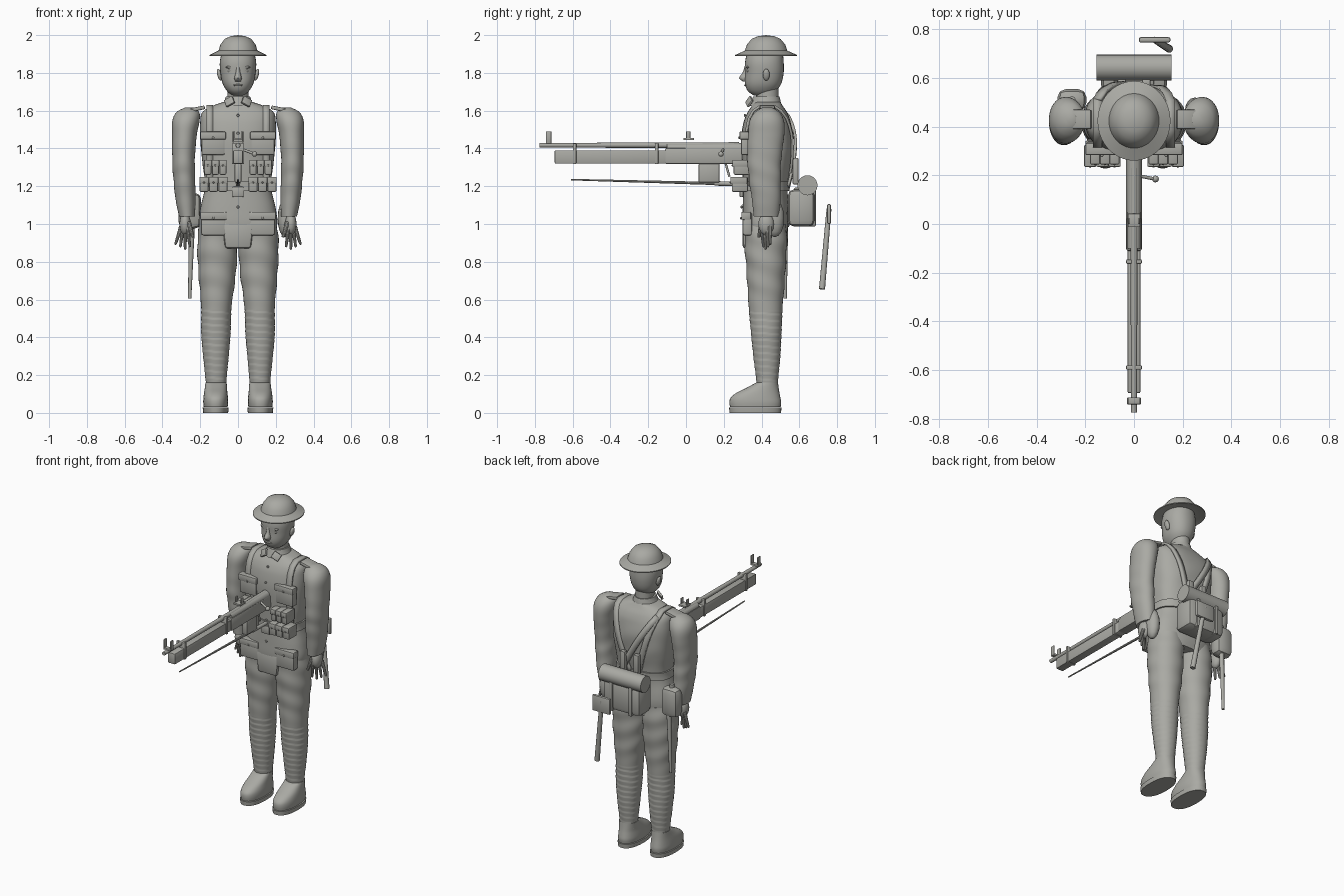
import bpy, bmesh, math
from mathutils import Vector, Matrix, Euler

cube = bpy.data.objects.get("Cube")
if cube:
    bpy.data.objects.remove(cube)

grey = bpy.data.materials.new("warm grey")
grey.use_nodes = True
COLOUR = (0.4, 0.4, 0.37, 1)
grey.diffuse_color = COLOUR
grey.node_tree.nodes["Principled BSDF"].inputs["Base Color"].default_value = COLOUR


def finish(name, bm, angle=35):
    bmesh.ops.recalc_face_normals(bm, faces=bm.faces[:])
    mesh = bpy.data.meshes.new(name)
    bm.to_mesh(mesh)
    bm.free()
    mesh.shade_smooth()
    mesh.set_sharp_from_angle(angle=math.radians(angle))
    mesh.materials.append(grey)
    obj = bpy.data.objects.new(name, mesh)
    bpy.context.collection.objects.link(obj)
    return obj


def box(name, centre, size, bevel=0.006, rot=(0, 0, 0), taper=1):
    bm = bmesh.new()
    bmesh.ops.create_cube(bm, size=1)
    for v in bm.verts:
        if v.co.z < 0:
            v.co.x *= taper
        v.co = Vector(a * b for a, b in zip(v.co, size))
    if bevel:
        bmesh.ops.bevel(bm, geom=bm.edges[:], offset=bevel, segments=2, profile=0.5, affect='EDGES')
    bm.transform(Matrix.Translation(centre) @ Euler(rot).to_matrix().to_4x4())
    return finish(name, bm)


def rod(name, start, end, r0, r1=None, sides=12):
    a, b = Vector(start), Vector(end)
    bm = bmesh.new()
    bmesh.ops.create_cone(bm, cap_ends=True, segments=sides, radius1=r0,
                          radius2=r0 if r1 is None else r1, depth=(b - a).length)
    turn = (b - a).to_track_quat('Z', 'Y').to_matrix().to_4x4()
    bm.transform(Matrix.Translation((a + b) / 2) @ turn)
    return finish(name, bm)


def ball(name, centre, radii, rot=(0, 0, 0), sides=16):
    bm = bmesh.new()
    bmesh.ops.create_uvsphere(bm, u_segments=sides, v_segments=sides // 2, radius=1)
    turn = Euler(rot).to_matrix().to_4x4()
    bm.transform(Matrix.Translation(centre) @ turn @ Matrix.Diagonal((*radii, 1)))
    return finish(name, bm)


def ring_at(rings, z):
    """Smoothly interpolated (z, cx, cy, rx, ry) at a height; rings run upwards."""
    i = 0
    while i < len(rings) - 2 and z > rings[i + 1][0]:
        i += 1
    p = [rings[max(0, min(len(rings) - 1, i + k))] for k in (-1, 0, 1, 2)]
    h = p[2][0] - p[1][0]
    t = (z - p[1][0]) / h
    out = [z]
    for c in range(1, 5):
        m0 = (p[2][c] - p[0][c]) / (p[2][0] - p[0][0]) * h
        m1 = (p[3][c] - p[1][c]) / (p[3][0] - p[1][0]) * h
        out.append((2*t**3 - 3*t*t + 1) * p[1][c] + (t**3 - 2*t*t + t) * m0
                   + (3*t*t - 2*t**3) * p[2][c] + (t**3 - t*t) * m1)
    return out


def loft(name, rings, steps=24, sides=32, power=2, fold=None, grow=0, angle=50):
    bm = bmesh.new()
    rows = []
    lo, hi = rings[0][0], rings[-1][0]
    for k in range(steps + 1):
        z, cx, cy, rx, ry = ring_at(rings, lo + (hi - lo) * k / steps)
        row = []
        for j in range(sides):
            a = math.tau * j / sides
            c, s = math.cos(a), math.sin(a)
            f = 1 + (fold(a, z) if fold else 0)
            px = math.copysign(abs(c) ** (2 / power), c) * (rx + grow) * f
            py = math.copysign(abs(s) ** (2 / power), s) * (ry + grow) * f
            row.append(bm.verts.new((cx + px, cy + py, z)))
        rows.append(row)
    for low, up in zip(rows, rows[1:]):
        for j in range(sides):
            n = (j + 1) % sides
            bm.faces.new((low[j], low[n], up[n], up[j]))
    bm.faces.new(rows[0])
    bm.faces.new(rows[-1])
    return finish(name, bm, angle)


def mirrored(rings, s):
    return [(z, s * cx, cy, rx, ry) for z, cx, cy, rx, ry in rings]


# Tunic
TORSO = [(0.93, 0, .42, .19, .11), (1.0, 0, .42, .208, .12), (1.08, 0, .42, .2, .12),
         (1.2, 0, .42, .175, .118), (1.32, 0, .427, .188, .13), (1.45, 0, .43, .2, .138),
         (1.54, 0, .43, .2, .125), (1.59, 0, .43, .19, .105), (1.62, 0, .43, .15, .085),
         (1.645, 0, .43, .08, .07)]
POWER = 2.5


def tunic_fold(a, z):
    return 0.012 * math.sin(40 * z + 3 * math.sin(2 * a)) * max(0, math.sin(a))


def torso_point(x, z, side, lift=0.006):
    z, cx, cy, rx, ry = ring_at(TORSO, z)
    d = max(0, 1 - abs(x / rx) ** POWER) ** (1 / POWER)
    return Vector((x, cy + side * (ry * d + lift), z))


loft("tunic", TORSO, 60, 48, POWER, tunic_fold)
box("tunic_front_flap", (0, .335, .94), (.17, .07, .14), .015, taper=.8)
loft("belt", [ring_at(TORSO, z) for z in (1.175, 1.2, 1.225)], 4, 48, POWER, grow=.01)
box("belt_buckle", (0, .293, 1.17), (.06, .02, .055))
for z in (1.575, 1.48, 1.23, 1.09):
    ball("tunic_button", torso_point(0, z, -1), (.008, .006, .008), sides=8)


# Webbing straps
def strap(name, points, width):
    bm = bmesh.new()
    w = Vector(width) / 2
    rows = [(bm.verts.new(p - w), bm.verts.new(p + w)) for p in points]
    for (a, b), (c, d) in zip(rows, rows[1:]):
        bm.faces.new((a, b, d, c))
    obj = finish(name, bm)
    mod = obj.modifiers.new("thickness", 'SOLIDIFY')
    mod.thickness = 0.014
    mod.offset = 0


heights = [1.2 + 0.04 * i for i in range(11)]
for s in (-1, 1):
    front = [torso_point(s * .15, z, -1) for z in heights]
    back = [torso_point(s * (.15 - .3 * (1.6 - z)), z, 1) for z in reversed(heights)]
    top = [Vector((s * .15, y, 1.622)) for y in (.39, .43, .47)]
    strap("shoulder_webbing", front + top + back, (.036, 0, 0))
strap("haversack_sling", [torso_point(-.15 + .6 * (1.6 - z), z, 1, .014) for z in heights], (.03, 0, .02))

# Neck, collar and head
loft("neck", [(1.6, 0, .43, .06, .06), (1.65, 0, .43, .056, .06), (1.72, 0, .43, .055, .06)], 6)
loft("collar", [(1.625, 0, .42, .085, .085), (1.65, 0, .423, .072, .078), (1.675, 0, .425, .064, .07)], 6)
loft("head", [(1.68, 0, .405, .03, .045), (1.7, 0, .402, .055, .072), (1.74, 0, .408, .08, .095),
              (1.8, 0, .415, .093, .102), (1.86, 0, .415, .096, .102), (1.93, 0, .42, .08, .09)], 24, 32, 2.2)
loft("nose", [(1.755, 0, .32, .016, .02), (1.772, 0, .313, .02, .032), (1.80, 0, .317, .013, .018),
              (1.84, 0, .322, .008, .01)], 10, 12)
ball("mouth", (0, .318, 1.735), (.025, .01, .006))
for s in (-1, 1):
    ball("ear", (s * .098, .425, 1.79), (.012, .018, .032), (0, s * .25, 0))
    ball("brow", (s * .04, .328, 1.83), (.026, .01, .007))
    ball("eyelid", (s * .04, .328, 1.81), (.016, .008, .008))
    box("collar_flap", (s * .045, .335, 1.648), (.05, .014, .045), .004, (-.5, s * .5, s * .25))

# Steel helmet, spun from a profile
bm = bmesh.new()
profile = [(0, 2), (.04, 1.994), (.07, 1.98), (.093, 1.95), (.103, 1.918), (.125, 1.907), (.15, 1.895),
           (.15, 1.889), (.12, 1.897), (.09, 1.9), (0, 1.9)]
verts = [bm.verts.new((r, 0, z)) for r, z in profile]
edges = [bm.edges.new(pair) for pair in zip(verts, verts[1:])]
bmesh.ops.spin(bm, geom=verts + edges, cent=(0, 0, 0), axis=(0, 0, 1), angle=math.tau, steps=40)
bmesh.ops.remove_doubles(bm, verts=bm.verts[:], dist=1e-4)
bm.transform(Matrix.Translation((0, .424, 0)) @ Matrix.Diagonal((1, 1.09, 1, 1)))
finish("steel_helmet", bm)

# Arms, hands, legs and boots
ARM = [(1.04, .27, .425, .042, .066), (1.12, .277, .425, .052, .075), (1.25, .285, .417, .058, .085),
       (1.35, .288, .415, .06, .09), (1.48, .283, .425, .066, .096), (1.55, .275, .428, .072, .09),
       (1.595, .265, .43, .058, .062), (1.617, .26, .43, .02, .025)]
LEG = [(.12, .116, .43, .053, .054), (.16, .116, .43, .054, .056), (.3, .117, .428, .067, .071),
       (.42, .117, .425, .077, .08), (.54, .115, .422, .079, .088), (.62, .113, .422, .086, .094),
       (.75, .11, .423, .1, .103), (.9, .109, .422, .106, .112), (1.0, .105, .42, .1, .11)]
BOOT = [(.03, .118, .367, .063, .134), (.055, .118, .367, .066, .137), (.08, .118, .368, .065, .132),
        (.105, .118, .38, .062, .115), (.13, .117, .403, .059, .088), (.16, .116, .429, .056, .058)]


def sleeve_fold(a, z):
    return 0.025 * math.sin(55 * z + 2 * math.sin(a)) * max(0, 1 - abs(z - 1.27) * 5)


def leg_fold(a, z):
    if z < 0.54:  # spiral puttee wraps
        return 0.035 * (((z + a / math.tau * .035) / .035) % 1) - 0.01
    return 0.022 * math.sin(48 * z + 2 * math.cos(a - 1)) * min(1, (z - .54) * 8)


for s in (-1, 1):
    loft("sleeve", mirrored(ARM, s), 50, 32, 2.1, sleeve_fold)
    loft("leg", mirrored(LEG, s), 150, 36, 2.1, leg_fold)
    loft("boot", mirrored(BOOT, s), 16, 32, 2.3)
    loft("boot_sole", mirrored([(0, .118, .367, .066, .136), (.028, .118, .367, .069, .139)], s), 1, 32, 2.3)
    box("shoulder_tab", (s * .215, .43, 1.61), (.08, .08, .02), rot=(0, s * .2, 0))
    ball("palm", (s * .28, .425, 1.0), (.03, .042, .06))
    for i in range(4):
        tip = Vector((s * (.255 + .025 * i), .41 + .012 * i, .87 + .013 * abs(i - 1)))
        root = Vector((s * (.268 + .011 * i), .4 + .015 * i, .985))
        rod("finger", root, tip, .012, .007, 10)
        ball("fingertip", tip, (.007,) * 3, sides=8)
    rod("thumb", (s * .262, .4, 1.01), (s * .238, .385, .93), .014, .008, 10)

# Pockets and cartridge pouches
for s in (-1, 1):
    for name, x, y, z, w, h in (("breast_pocket", .132, .315, 1.425, .125, .12),
                                ("hip_pocket", .13, .325, 1.0, .13, .12)):
        box(name, (s * x, y, z), (w, .05, h), .01)
        box(name + "_flap", (s * x, y - .007, z + h * .36), (w + .01, .05, h * .35))
        ball(name + "_button", (s * x, y - .034, z + h * .26), (.007, .005, .007), sides=8)
    for row, (z, w, y) in enumerate(((1.21, .05, .285), (1.3, .04, .295))):
        for i in (-1, 0, 1):
            x = s * (.13 - .01 * row + i * w)
            box("cartridge_pouch", (x, y, z), (w - .003, .085, .08), .008)
            box("pouch_flap", (x, y - .005, z + .022), (w, .09, .036), .005)
            ball("pouch_stud", (x, y - .05, z + .01), (.005, .004, .005), sides=8)

# Rifle
rod("rifle_barrel", (0, -.775, 1.417), (0, .28, 1.417), .012, .016)
box("rifle_fore_end", (0, -.39, 1.355), (.052, .61, .07), .005)
box("rifle_stock", (0, .1, 1.36), (.064, .42, .085), .008)
rod("rifle_receiver", (0, -.1, 1.4), (0, .29, 1.4), .027, .03, 16)
for y in (-.59, -.155):
    box("rifle_band", (0, y, 1.372), (.064, .018, .11), .004)
for s in (-1, 1):
    box("front_sight_guard", (s * .024, -.727, 1.46), (.008, .028, .06), .002)
    box("rear_sight_guard", (s * .02, .012, 1.468), (.008, .022, .045), .002)
box("front_sight_base", (0, -.727, 1.432), (.055, .028, .012), .002)
box("rear_sight_base", (0, .015, 1.45), (.05, .055, .012), .002)
box("rifle_magazine", (0, .122, 1.27), (.035, .11, .1), .005)
rod("bolt_handle", (.01, .2, 1.4), (.085, .185, 1.372), .007)
ball("bolt_knob", (.088, .185, 1.37), (.014,) * 3)
rod("trigger", (0, .21, 1.32), (0, .23, 1.25), .006)
rod("bayonet_blade", (0, -.61, 1.235), (0, .25, 1.212), .004, .009, 8)
rod("bayonet_grip", (0, .15, 1.215), (0, .29, 1.212), .012)

# Back equipment
box("haversack", (0, .61, 1.085), (.27, .14, .195), .03)
rod("ground_sheet_roll", (-.155, .643, 1.205), (.155, .643, 1.205), .053, sides=24)
for s in (-1, 1):
    box("haversack_tab", (s * .05, .58, 1.28), (.035, .03, .14), .005)
    box("haversack_strap", (s * .07, .63, 1.09), (.025, .115, .205), .005)
box("tool_cover", (.085, .757, 1.053), (.13, .022, .105), .008)
rod("tool_handle", (.085, .757, 1.08), (.145, .72, .655), .013, .016)
box("water_bottle", (-.255, .51, 1.07), (.12, .09, .19), .035)
rod("water_bottle_neck", (-.255, .51, 1.15), (-.255, .51, 1.185), .015)
rod("bayonet_scabbard", (-.243, .525, 1.02), (-.256, .525, .605), .016, .009)
ball("hip_pouch", (.25, .47, 1.03), (.04, .05, .1))
